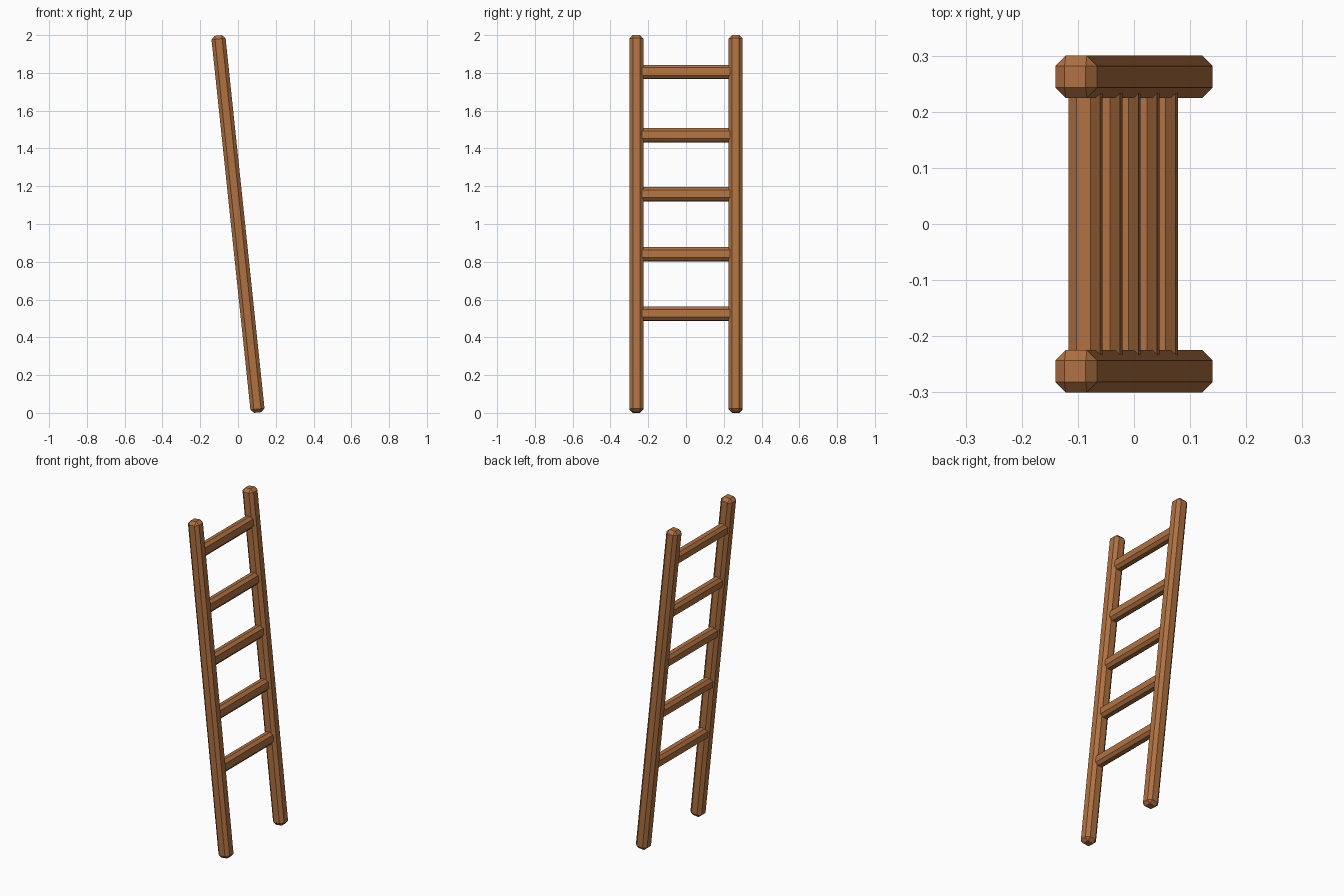
import bpy, bmesh, math
from mathutils import Matrix, Vector

if "Cube" in bpy.data.objects:
    bpy.data.objects.remove(bpy.data.objects["Cube"])

LEAN = math.radians(-6.0)   # the ladder leans towards -x

wood = bpy.data.materials.new("brown_wood")
wood.diffuse_color = (0.43, 0.165, 0.053, 1)
wood.use_nodes = True
wood.node_tree.nodes["Principled BSDF"].inputs["Base Color"].default_value = wood.diffuse_color


def beam(name, size, chamfer, loc):
    """Box with chamfered edges, tilted with the ladder."""
    bm = bmesh.new()
    bmesh.ops.create_cube(bm, size=1, matrix=Matrix.Diagonal((*size, 1)))
    bmesh.ops.bevel(bm, geom=bm.edges[:], offset=chamfer, offset_type='OFFSET',
                    segments=1, affect='EDGES')
    bm.transform(Matrix.Translation(Vector(loc)) @ Matrix.Rotation(LEAN, 4, 'Y'))
    bmesh.ops.recalc_face_normals(bm, faces=bm.faces[:])
    me = bpy.data.meshes.new(name)
    bm.to_mesh(me)
    bm.free()
    me.materials.append(wood)
    ob = bpy.data.objects.new(name, me)
    bpy.context.collection.objects.link(ob)
    return ob


# Two side rails
for side, name in ((-1, "front_rail"), (1, "back_rail")):
    beam(name, (0.075, 0.075, 2.007), 0.0185, (0, side * 0.2625, 1.0))

# Rungs, centred slightly in front of the rail axis
for i, z in enumerate((0.525, 0.84, 1.157, 1.47, 1.804)):
    x = (z - 1.0) * math.tan(LEAN) - 0.002
    beam(f"rung_{i + 1}", (0.057, 0.51, 0.073), 0.016, (x, 0, z))
